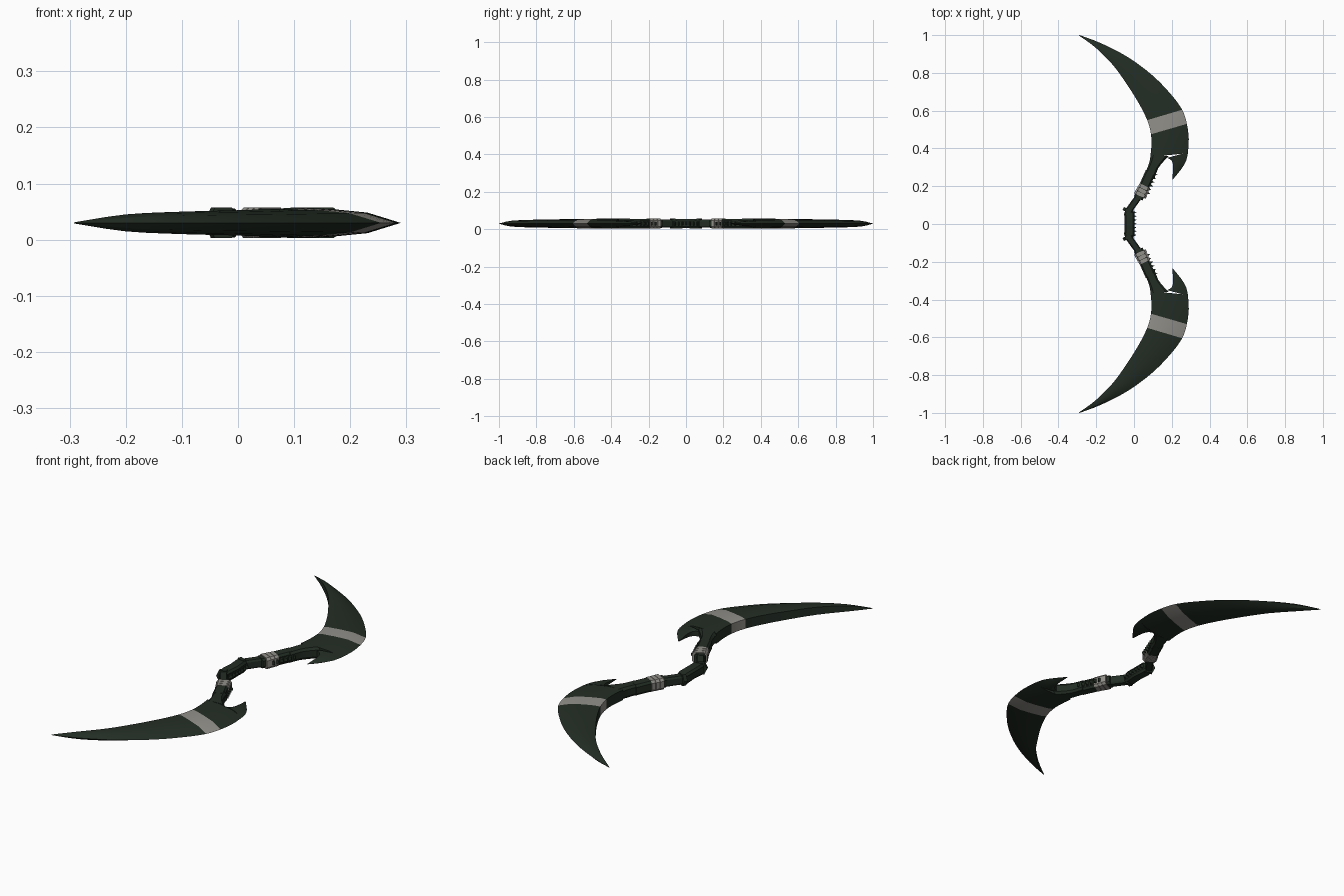
import bpy, bmesh, math
from mathutils import Vector

cube = bpy.data.objects.get("Cube")
if cube:
    bpy.data.objects.remove(cube)

MID = 0.03  # height of the flat plane of symmetry


def material(name, rgb):
    m = bpy.data.materials.new(name)
    m.use_nodes = True
    m.diffuse_color = (*rgb, 1)
    bsdf = m.node_tree.nodes["Principled BSDF"]
    bsdf.inputs["Base Color"].default_value = (*rgb, 1)
    bsdf.inputs["Roughness"].default_value = 0.7
    return m


GREEN = material("dark green", (0.017, 0.027, 0.018))
GREY = material("warm grey", (0.29, 0.28, 0.255))


def finish(name, bm, mats, mirror=True, smooth=True):
    bmesh.ops.recalc_face_normals(bm, faces=bm.faces)
    mesh = bpy.data.meshes.new(name)
    bm.to_mesh(mesh)
    bm.free()
    ob = bpy.data.objects.new(name, mesh)
    bpy.context.collection.objects.link(ob)
    for m in mats:
        mesh.materials.append(m)
    if smooth:
        bpy.ops.object.select_all(action="DESELECT")
        ob.select_set(True)
        bpy.context.view_layer.objects.active = ob
        bpy.ops.object.shade_smooth_by_angle(angle=math.radians(25))
    if mirror:
        mod = ob.modifiers.new("both limbs", "MIRROR")
        mod.use_axis = (False, True, False)
        mod.use_mirror_merge = False
    return ob


def refine(stations, steps):
    """Catmull-Rom interpolation along the stations."""
    rows = [Vector(s) for s in stations]
    out = []
    for i in range(len(rows) - 1):
        p0, p1, p2 = rows[max(i - 1, 0)], rows[i], rows[i + 1]
        p3 = rows[min(i + 2, len(rows) - 1)]
        for k in range(steps):
            t = k / steps
            out.append(p1 + (p2 - p0) * (t / 2)
                       + (p0 * 2 - p1 * 5 + p2 * 4 - p3) * (t * t / 2)
                       + (p1 * 3 - p0 - p2 * 3 + p3) * (t ** 3 / 2))
    return out + [rows[-1]]


def loft(name, stations, shape, steps=1, band=None, **kw):
    """Stations: inner x, y, outer x, y, half height. Shape: (fraction across, height factor)."""
    bm = bmesh.new()
    rings = []
    ring_shape = shape + [(t, -f) for t, f in reversed(shape) if f > 0]
    for ix, iy, ox, oy, h in refine(stations, steps):
        rings.append([bm.verts.new((ix + (ox - ix) * t, iy + (oy - iy) * t, MID + h * f))
                      for t, f in ring_shape])
    n = len(ring_shape)
    for r, (a, b) in enumerate(zip(rings, rings[1:])):
        for k in range(n):
            f = bm.faces.new((a[k], a[(k + 1) % n], b[(k + 1) % n], b[k]))
            f.material_index = int(band is not None and r // steps == band)
    bm.faces.new(rings[0])
    bm.faces.new(rings[-1])
    return finish(name, bm, [GREEN, GREY], **kw)


def sleeve(name, start, end, width, half, mat, shape):
    """Straight faceted segment lying along the limb."""
    a, b = Vector(start), Vector(end)
    d = (b - a).normalized()
    side = Vector((d.y, -d.x)) * width / 2
    ob = loft(name, [(*(p - side), *(p + side), half) for p in (a, b)], shape, smooth=False)
    if mat is GREY:
        for f in ob.data.polygons:
            f.material_index = 1
    return ob


def teeth(name, start, end, count, depth, half, **kw):
    """Row of wedge spikes along an edge, pointing outward."""
    bm = bmesh.new()
    a, b = Vector(start), Vector(end)
    step = (b - a) / count
    out = Vector((step.y, -step.x)).normalized()
    for i in range(count):
        p = a + step * i
        tri = (p - out * 0.012, p + step * 0.6 + out * depth, p + step - out * 0.012)
        lo, hi = ([bm.verts.new((q.x, q.y, MID + s * half * (0.4 if j == 1 else 1)))
                   for j, q in enumerate(tri)] for s in (-1, 1))
        bm.faces.new(lo)
        bm.faces.new(hi)
        for j in range(3):
            k = (j + 1) % 3
            bm.faces.new((lo[j], lo[k], hi[k], hi[j]))
    return finish(name, bm, [GREEN], smooth=False, **kw)


BLADE = [(0, 0.9), (0.12, 1), (0.4, 0.9), (0.7, 0.68), (1, 0)]
HEX = [(0, 0), (0.22, 1), (0.78, 1), (1, 0)]
BOX = [(0, 0.6), (0.15, 1), (0.85, 1), (1, 0.6)]

# Crescent blade: blunt spine inside, sharp edge outside, one pale band
loft("blade", [
    (-0.292, 0.998, -0.288, 1.0, 0.001),
    (-0.205, 0.935, -0.17, 0.955, 0.015),
    (-0.11, 0.84, -0.03, 0.882, 0.020),
    (-0.035, 0.735, 0.1, 0.785, 0.022),
    (0.025, 0.64, 0.195, 0.687, 0.024),
    (0.07, 0.55, 0.255, 0.605, 0.025),
    (0.09, 0.475, 0.28, 0.53, 0.026),
    (0.092, 0.41, 0.29, 0.45, 0.027),
    (0.086, 0.355, 0.285, 0.375, 0.027)], BLADE, steps=3, band=5)

# Hooked barb beside the notch
loft("barb", [
    (0.175, 0.350, 0.286, 0.38, 0.018),
    (0.197, 0.338, 0.276, 0.335, 0.016),
    (0.207, 0.305, 0.252, 0.293, 0.012),
    (0.203, 0.238, 0.206, 0.236, 0.001)],
    [(0, 0.7), (0.2, 1), (0.6, 0.8), (1, 0)], steps=3)

# Neck joining blade to limb
loft("neck", [
    (0.088, 0.365, 0.185, 0.36, 0.027),
    (0.083, 0.335, 0.158, 0.333, 0.027),
    (0.072, 0.300, 0.128, 0.295, 0.026),
    (0.055, 0.262, 0.110, 0.245, 0.025)], BOX, steps=2)

# Limb: sleeve, pale wraps, bent arm
sleeve("limb_sleeve", (0.05, 0.19), (0.088, 0.275), 0.055, 0.026, GREEN, BOX)
along = Vector((0.43, 0.90))
for i in range(3):
    start = Vector((0.031, 0.148)) + along * 0.021 * i
    sleeve("pale_wrap_%d" % (i + 1), start, start + along * 0.019,
           0.068 - 0.004 * i, 0.027, GREY, BOX)
sleeve("limb_core", (0.022, 0.135), (0.06, 0.215), 0.05, 0.023, GREEN, BOX)
sleeve("arm", (-0.036, 0.06), (0.036, 0.16), 0.036, 0.021, GREEN, BOX)
teeth("limb_teeth", (0.070, 0.152), (0.117, 0.272), 6, 0.011, 0.014)

# Central grip with pointed collars and a ridged outer face
loft("grip", [
    (-0.042, -0.085, -0.008, -0.085, 0.019),
    (-0.052, -0.055, 0.002, -0.055, 0.026),
    (-0.050, 0, 0.004, 0, 0.024),
    (-0.052, 0.055, 0.002, 0.055, 0.026),
    (-0.042, 0.085, -0.008, 0.085, 0.019)], BOX, mirror=False)
sleeve("grip_collar", (-0.033, 0.062), (-0.026, 0.078), 0.06, 0.027, GREEN, HEX)
teeth("grip_teeth", (0.002, -0.07), (0.002, 0.07), 7, 0.012, 0.013, mirror=False)
